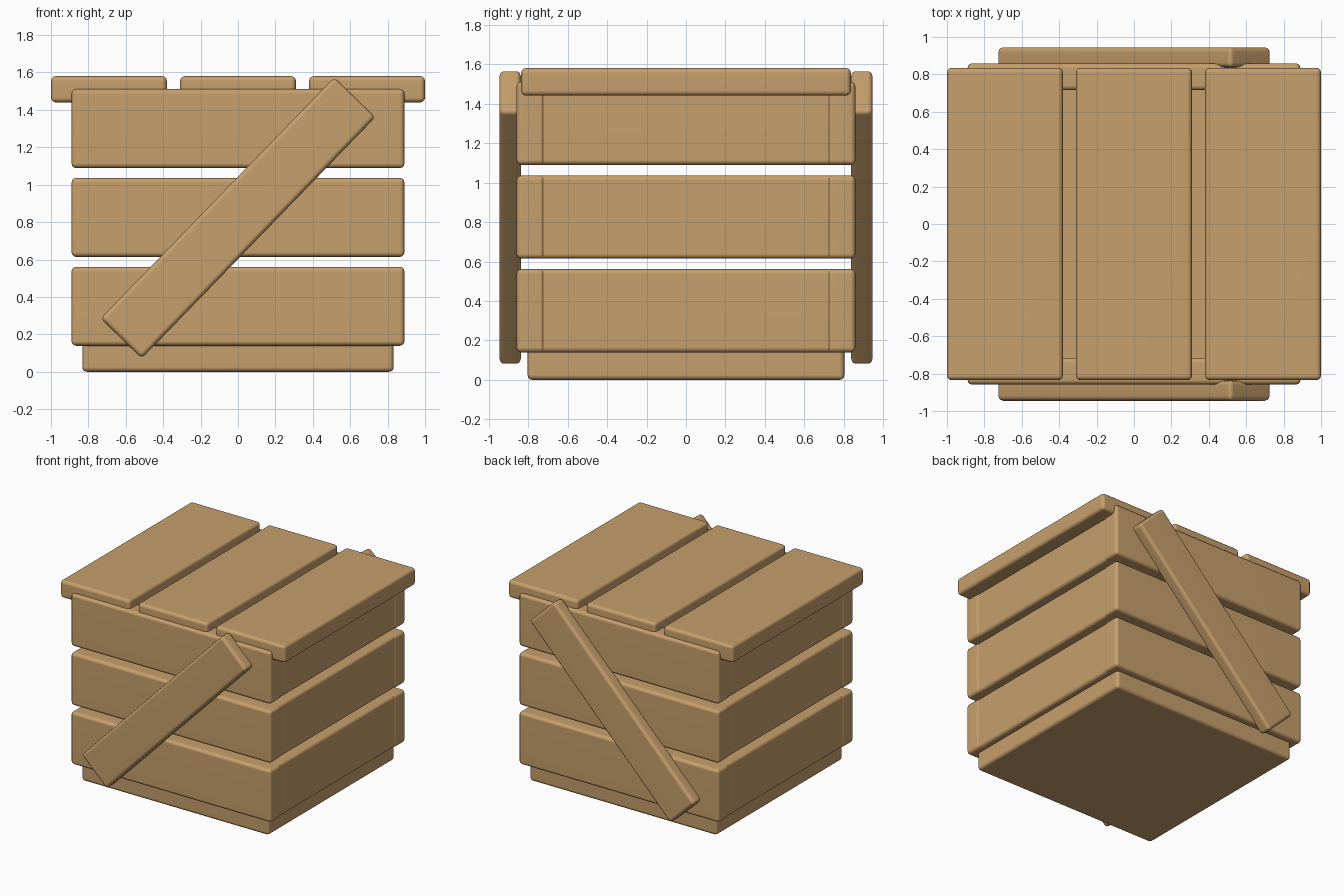
import bpy, bmesh, math
from mathutils import Matrix

if "Cube" in bpy.data.objects:
    bpy.data.objects.remove(bpy.data.objects["Cube"])

wood = bpy.data.materials.new("light_wood")
wood.diffuse_color = (0.57, 0.35, 0.15, 1)
wood.use_nodes = True
wood.node_tree.nodes["Principled BSDF"].inputs["Base Color"].default_value = wood.diffuse_color


def plank(name, size, loc, tilt=0.0, open_top=False):
    """Box with rounded edges, optionally tilted about y or left open on top."""
    bm = bmesh.new()
    bmesh.ops.create_cube(bm, size=1)
    bmesh.ops.scale(bm, vec=size, verts=bm.verts)
    if open_top:
        bm.normal_update()
        top = [f for f in bm.faces if f.normal.z > 0.9]
        bmesh.ops.delete(bm, geom=top, context='FACES')
    edges = [e for e in bm.edges if not e.is_boundary]
    bmesh.ops.bevel(bm, geom=edges, offset=0.025, segments=3, profile=0.5,
                    affect='EDGES', clamp_overlap=True)
    bmesh.ops.rotate(bm, cent=(0, 0, 0), verts=bm.verts,
                     matrix=Matrix.Rotation(tilt, 3, 'Y'))
    for f in bm.faces:
        f.smooth = True
    me = bpy.data.meshes.new(name)
    bm.to_mesh(me)
    bm.free()
    me.materials.append(wood)
    ob = bpy.data.objects.new(name, me)
    ob.location = loc
    bpy.context.collection.objects.link(ob)
    # keep the broad faces flat and only the edges rounded
    ob.modifiers.new("flat_faces", 'WEIGHTED_NORMAL').keep_sharp = True
    return ob


# base tray, open inside the crate
plank("base", (1.665, 1.605, 0.17), (0, 0, 0.085), open_top=True)

# three rows of wall slats on all four sides
for row in range(3):
    z = 0.35 + 0.475 * row
    for s, fb, lr in ((-1, "front", "left"), (1, "back", "right")):
        plank(f"{fb}_slat_{row + 1}", (1.78, 0.143, 0.422), (0, s * 0.787, z))
        plank(f"{lr}_slat_{row + 1}", (0.143, 1.58, 0.422), (s * 0.812, 0, z))

# lid planks
for i in (-1, 0, 1):
    plank(f"lid_plank_{i + 2}", (0.62, 1.67, 0.14), (i * 0.69, 0, 1.51))

# diagonal braces, both rising towards +x
for s, side in ((-1, "front"), (1, "back")):
    plank(f"{side}_brace", (1.796, 0.108, 0.307), (0, s * 0.891, 0.823),
          tilt=-math.radians(45.9))
